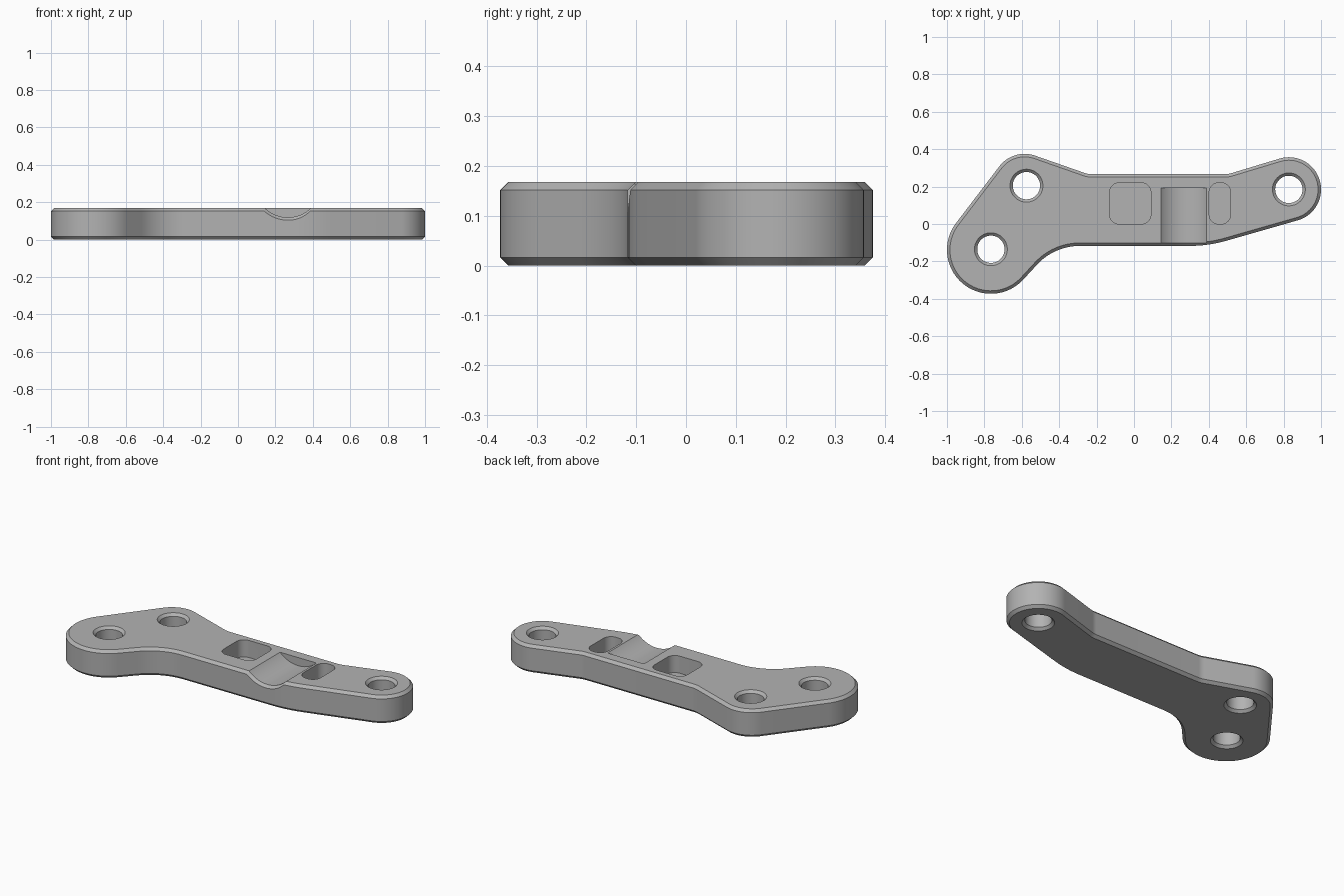
import bpy
import bmesh
import math
from mathutils import Vector

cube = bpy.data.objects.get("Cube")
if cube:
    bpy.data.objects.remove(cube, do_unlink=True)

HEIGHT = 0.168
CHAMFER = 0.016
FRONT = -0.117

metal = bpy.data.materials.new("plain grey metal")
metal.use_nodes = True
grey = (0.45, 0.45, 0.45, 1)
metal.diffuse_color = grey
metal.node_tree.nodes["Principled BSDF"].inputs["Base Color"].default_value = grey


def belt(circles, inset=0):
    """Counterclockwise outline around circles (x, y, radius); negative radius is concave."""
    normals = []
    for i, a in enumerate(circles):
        b = circles[(i + 1) % len(circles)]
        d = Vector((b[0] - a[0], b[1] - a[1]))
        u = d.normalized()
        k = (a[2] - b[2]) / d.length
        normals.append(k * u + math.sqrt(1 - k * k) * Vector((u.y, -u.x)))
    points = []
    for i, (x, y, r) in enumerate(circles):
        start = math.atan2(normals[i - 1].y, normals[i - 1].x)
        sweep = math.atan2(normals[i].y, normals[i].x) - start
        sweep = sweep % math.tau if r > 0 else -(-sweep % math.tau)
        steps = max(6, round(abs(sweep) * 14))
        for j in range(steps + 1):
            t = start + sweep * j / steps
            points.append((x + (r - inset) * math.cos(t), y + (r - inset) * math.sin(t)))
    return points


def round_ring(x, y, r, steps=64):
    return [(x + r * math.cos(math.tau * i / steps), y + r * math.sin(math.tau * i / steps))
            for i in range(steps)]


def loft(name, rings):
    """Closed solid through rings of 3D points."""
    bm = bmesh.new()
    loops = [[bm.verts.new(p) for p in ring] for ring in rings]
    for low, high in zip(loops, loops[1:]):
        for i in range(len(low)):
            j = (i + 1) % len(low)
            bm.faces.new((low[i], low[j], high[j], high[i]))
    bm.faces.new(loops[0])
    bm.faces.new(loops[-1])
    bmesh.ops.recalc_face_normals(bm, faces=bm.faces)
    mesh = bpy.data.meshes.new(name)
    bm.to_mesh(mesh)
    bm.free()
    mesh.materials.append(metal)
    obj = bpy.data.objects.new(name, mesh)
    bpy.context.collection.objects.link(obj)
    return obj


def at_z(ring, z):
    return [(x, y, z) for x, y in ring]


# Plate outline: lobes, bends and concave fillets
lobes = [(-0.765, -0.138, 0.235), (-0.29, FRONT - 0.31, -0.31), (0.3, FRONT + 0.7, 0.7),
         (0.828, 0.185, 0.172), (0.49, 0.367, -0.1), (-0.23, 0.367, -0.1),
         (-0.585, 0.205, 0.17)]
plate = loft("link_plate", [
    at_z(belt(lobes, CHAMFER), 0), at_z(belt(lobes), CHAMFER),
    at_z(belt(lobes), HEIGHT - CHAMFER), at_z(belt(lobes, CHAMFER), HEIGHT)])

cutters = []

# Through holes, countersunk on both sides
for x, y in ((-0.765, -0.135), (-0.575, 0.205), (0.828, 0.185)):
    profile = [(-0.02, 0.108), (0.015, 0.073), (HEIGHT - 0.015, 0.073), (HEIGHT + 0.02, 0.108)]
    cutters.append(loft("hole_cutter", [at_z(round_ring(x, y, r), z) for z, r in profile]))

# Blind rounded pockets
for x0, x1, r in ((-0.13, 0.09, 0.05), (0.402, 0.516, 0.05)):
    y0, y1 = 0, 0.22
    corners = [(x0 + r, y0 + r, r), (x1 - r, y0 + r, r), (x1 - r, y1 - r, r), (x0 + r, y1 - r, r)]
    ring = belt(corners)
    cutters.append(loft("pocket_cutter", [at_z(ring, 0.065), at_z(ring, 0.3)]))

# Cylindrical groove, flared at the front edge
sections = [(FRONT - 0.02, 0.211), (FRONT + 0.015, 0.176), (0.193, 0.176)]
cutters.append(loft("groove_cutter", [
    [(x, y, z) for x, z in round_ring(0.267, 0.295, r, 128)] for y, r in sections]))

bpy.ops.object.select_all(action="DESELECT")
plate.select_set(True)
bpy.context.view_layer.objects.active = plate
for cutter in cutters:
    cutter.hide_render = True
    mod = plate.modifiers.new("cut", "BOOLEAN")
    mod.operation = "DIFFERENCE"
    mod.solver = "EXACT"
    mod.object = cutter
    bpy.ops.object.modifier_apply(modifier=mod.name)
    bpy.data.objects.remove(cutter, do_unlink=True)

bpy.ops.object.shade_smooth_by_angle(angle=math.radians(30))
